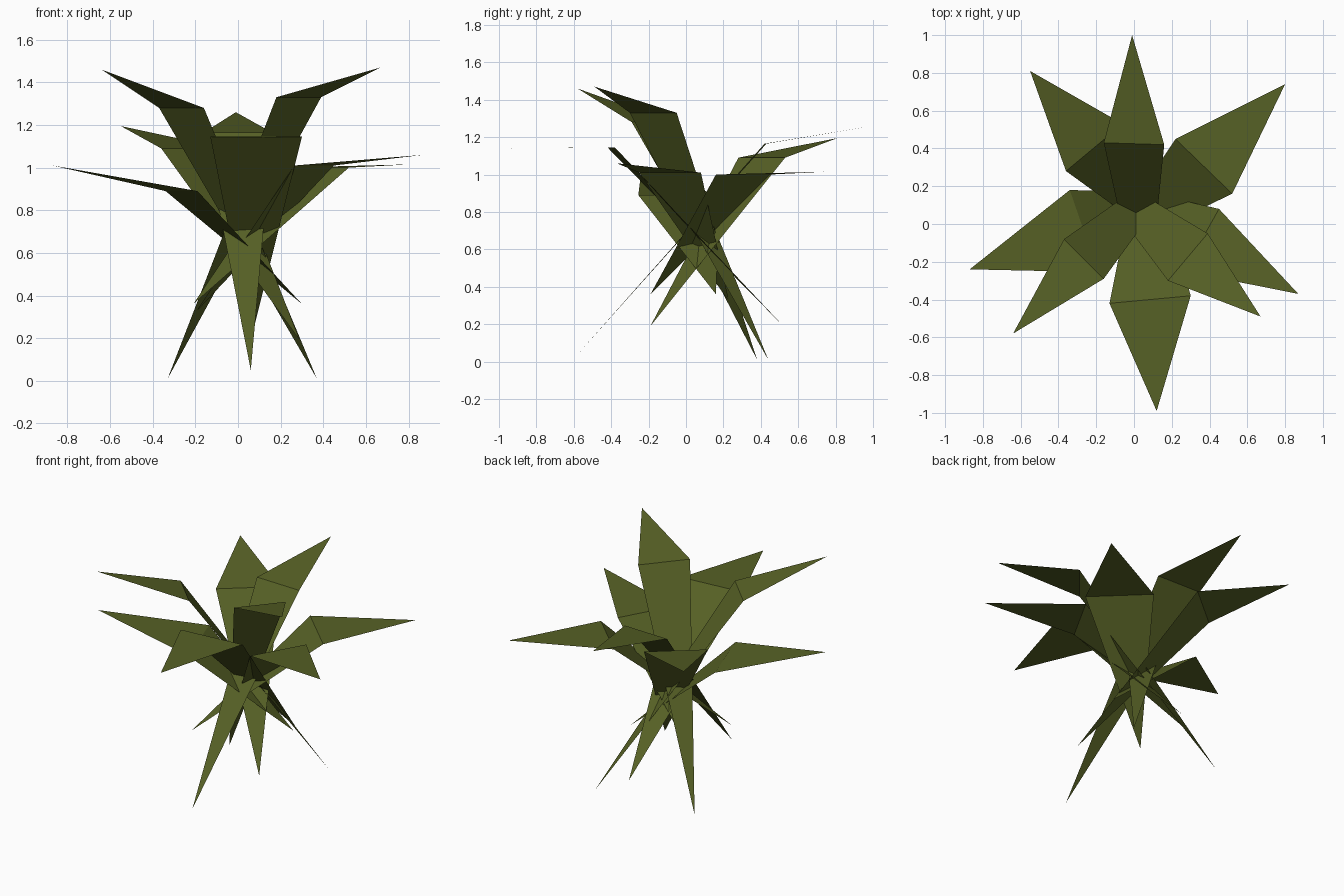
import bpy
import bmesh
from mathutils import Vector

cube = bpy.data.objects.get("Cube")
if cube:
    bpy.data.objects.remove(cube, do_unlink=True)

# One olive green for every leaf
LEAF_COLOUR = (0.095, 0.12, 0.019, 1.0)
green = bpy.data.materials.new("olive_green")
green.use_nodes = True
green.diffuse_color = LEAF_COLOUR
shader = green.node_tree.nodes["Principled BSDF"]
shader.inputs["Base Color"].default_value = LEAF_COLOUR
shader.inputs["Roughness"].default_value = 0.9


def make_leaf(name, root, shoulder_a, shoulder_b, fold_height, tip):
    """Flat leaf: long blade from a pointed root up to a fold, then a pointed tip."""
    bm = bmesh.new()
    low = bm.verts.new(root)
    a = bm.verts.new((*shoulder_a, fold_height))
    b = bm.verts.new((*shoulder_b, fold_height))
    end = bm.verts.new(tip)
    faces = [bm.faces.new((low, a, b)), bm.faces.new((b, a, end))]
    # Upper side of the leaf faces up
    for face in faces:
        face.normal_update()
        if face.normal.dot(Vector((0, 0, 1))) < 0:
            face.normal_flip()
    mesh = bpy.data.meshes.new(name)
    bm.to_mesh(mesh)
    bm.free()
    mesh.materials.append(green)
    leaf = bpy.data.objects.new(name, mesh)
    bpy.context.collection.objects.link(leaf)
    return leaf


# Back leaves
make_leaf("back_leaf", (0.06, -0.57, 0.05),
          (-0.16, 0.43), (0.16, 0.42), 1.165, (-0.01, 1.0, 1.26))
make_leaf("back_right_leaf", (0.29, -0.19, 0.19),
          (-0.36, 0.28), (-0.06, 0.53), 1.09, (-0.55, 0.81, 1.195))
make_leaf("back_left_leaf", (-0.21, -0.19, 0.36),
          (0.22, 0.45), (0.52, 0.16), 1.0, (0.80, 0.74, 1.015))

# Side leaves
make_leaf("right_leaf", (0.30, 0.16, 0.36),
          (-0.34, 0.18), (-0.19, -0.255), 0.89, (-0.87, -0.24, 1.01))
make_leaf("left_leaf", (-0.20, 0.23, 0.32),
          (0.45, 0.08), (0.265, -0.25), 1.01, (0.87, -0.37, 1.06))

# Front leaves
make_leaf("front_right_leaf", (0.37, 0.44, 0.01),
          (-0.37, -0.08), (-0.16, -0.29), 1.28, (-0.64, -0.58, 1.46))
make_leaf("front_left_leaf", (-0.33, 0.38, 0.01),
          (0.39, -0.05), (0.18, -0.30), 1.33, (0.67, -0.49, 1.47))
make_leaf("front_leaf", (0.06, 0.52, 0.19),
          (-0.13, -0.42), (0.30, -0.38), 1.145, (0.12, -0.99, 1.14))
